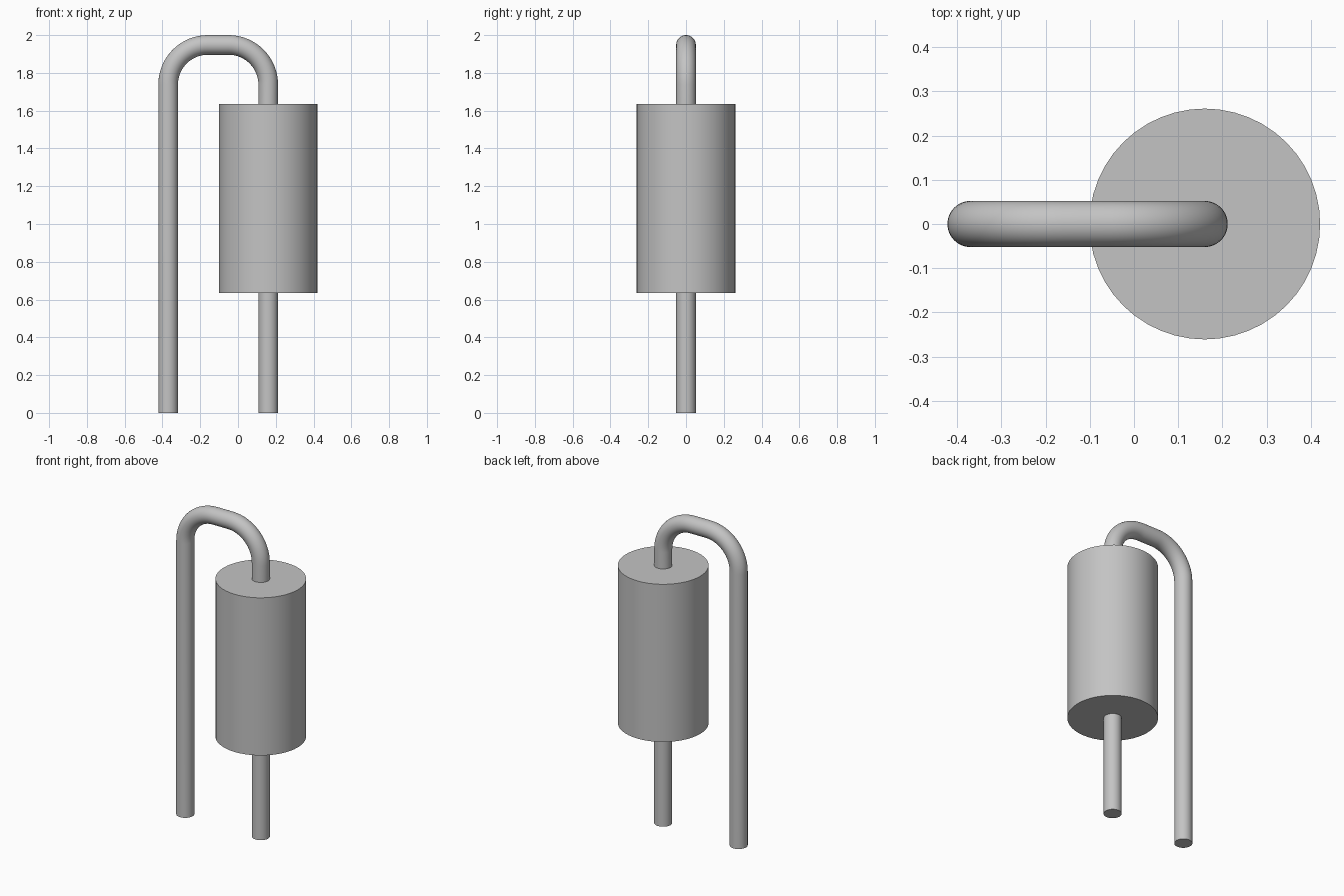
import bpy, bmesh, math
from mathutils import Vector

cube = bpy.data.objects.get("Cube")
if cube:
    bpy.data.objects.remove(cube, do_unlink=True)

grey = bpy.data.materials.new("plain grey")
grey.use_nodes = True
GREY = (0.55, 0.55, 0.55, 1)
grey.diffuse_color = GREY
grey.node_tree.nodes["Principled BSDF"].inputs["Base Color"].default_value = GREY

BODY_X, LEAD_X, TOP = 0.16, -0.37, 2.0
WIRE_R, BEND_R, BODY_R = 0.052, 0.21, 0.261
BODY_LOW, BODY_HIGH = 0.635, 1.635
SIDES = 48


def sweep(name, path, radius):
    """Capped round tube along a path of (point, tangent) pairs in the xz plane."""
    bm = bmesh.new()
    rings = []
    for point, tangent in path:
        side = Vector((0, 1, 0))
        normal = side.cross(tangent)
        ring = []
        for i in range(SIDES):
            a = math.tau * i / SIDES
            ring.append(bm.verts.new(point + radius * (math.cos(a) * normal + math.sin(a) * side)))
        rings.append(ring)
    for low, high in zip(rings, rings[1:]):
        for i in range(SIDES):
            j = (i + 1) % SIDES
            bm.faces.new((low[i], low[j], high[j], high[i]))
    bm.faces.new(rings[0])
    bm.faces.new(rings[-1])
    bmesh.ops.recalc_face_normals(bm, faces=bm.faces)
    mesh = bpy.data.meshes.new(name)
    bm.to_mesh(mesh)
    bm.free()
    mesh.materials.append(grey)
    obj = bpy.data.objects.new(name, mesh)
    bpy.context.collection.objects.link(obj)
    bpy.ops.object.select_all(action="DESELECT")
    obj.select_set(True)
    bpy.context.view_layer.objects.active = obj
    bpy.ops.object.shade_smooth_by_angle(angle=math.radians(30))
    return obj


def upright(name, x, low, high, radius):
    up = Vector((0, 0, 1))
    return sweep(name, [(Vector((x, 0, z)), up) for z in (low, high)], radius)


# Cylindrical body and straight lower lead
upright("body", BODY_X, BODY_LOW, BODY_HIGH, BODY_R)
upright("lower_lead", BODY_X, 0, BODY_LOW, WIRE_R)

# Long lead: up, over two quarter bends, down into the body top
bend_z = TOP - WIRE_R - BEND_R
path = [(Vector((LEAD_X, 0, 0)), Vector((0, 0, 1)))]
for centre_x, start in ((LEAD_X + BEND_R, math.pi), (BODY_X - BEND_R, math.pi / 2)):
    for k in range(17):
        a = start - k / 16 * math.pi / 2
        point = Vector((centre_x + BEND_R * math.cos(a), 0, bend_z + BEND_R * math.sin(a)))
        path.append((point, Vector((math.sin(a), 0, -math.cos(a)))))
path.append((Vector((BODY_X, 0, BODY_HIGH)), Vector((0, 0, -1))))
sweep("bent_lead", path, WIRE_R)
